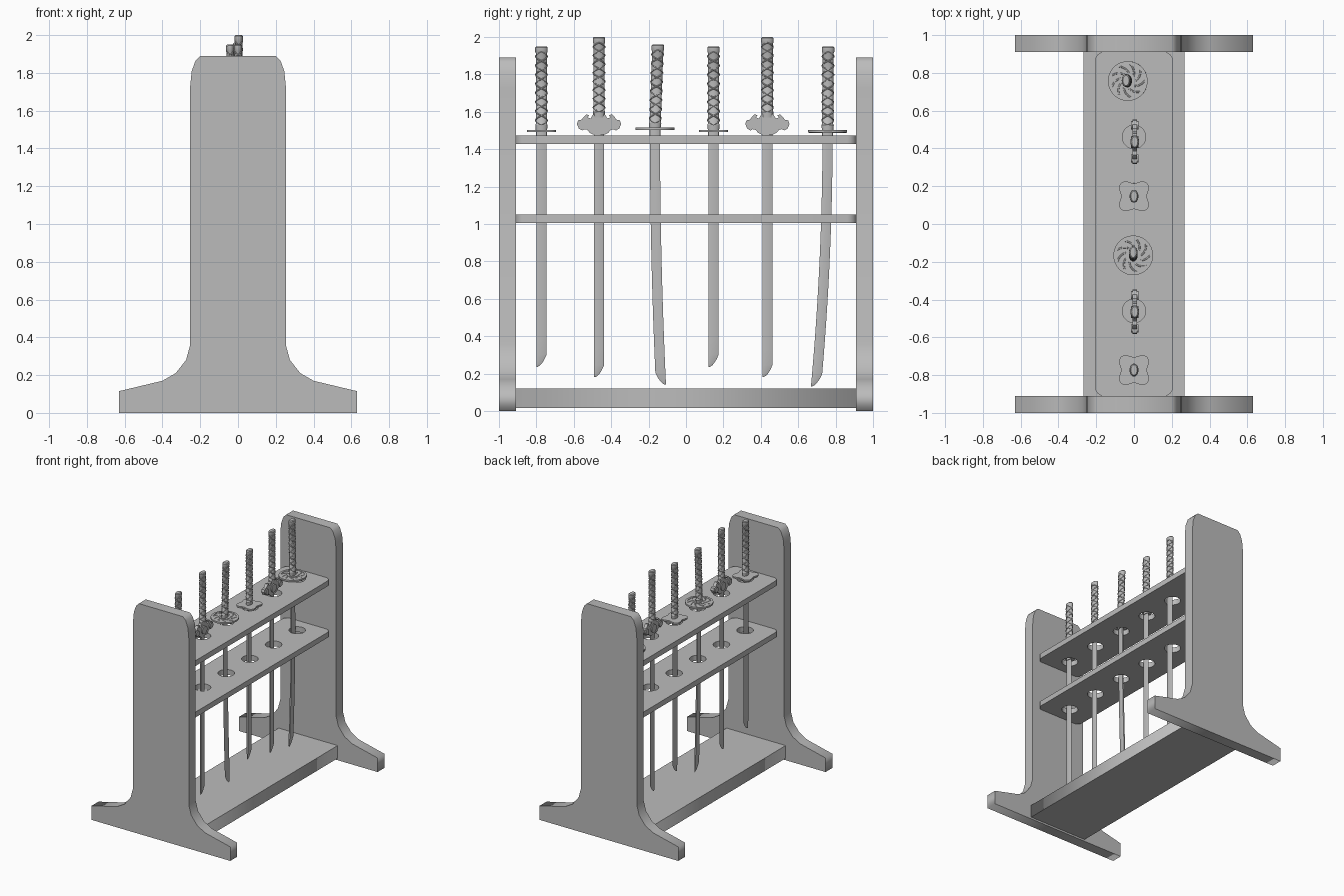
import bpy, bmesh
from math import sin, cos, pi, sqrt
from mathutils import Matrix, Vector

if "Cube" in bpy.data.objects:
    bpy.data.objects.remove(bpy.data.objects["Cube"])

grey = bpy.data.materials.new("plain grey")
grey.use_nodes = True
grey.diffuse_color = (0.5, 0.5, 0.5, 1)
grey.node_tree.nodes["Principled BSDF"].inputs["Base Color"].default_value = (0.5, 0.5, 0.5, 1)


def add(name, mesh, matrix=Matrix(), smooth=True):
    mesh.transform(matrix)
    mesh.materials.clear()
    mesh.materials.append(grey)
    ob = bpy.data.objects.new(name, mesh)
    bpy.context.collection.objects.link(ob)
    bpy.ops.object.select_all(action="DESELECT")
    ob.select_set(True)
    bpy.context.view_layer.objects.active = ob
    if smooth:
        bpy.ops.object.shade_smooth_by_angle(angle=0.6)
    return ob


def from_curve(name, curve, matrix, smooth=True):
    temp = bpy.data.objects.new("temp", curve)
    mesh = bpy.data.meshes.new_from_object(temp)
    bpy.data.objects.remove(temp)
    return add(name, mesh, matrix, smooth)


def plate(name, loops, thick, matrix, smooth=True):
    """Filled outline centred on its plane; further loops become holes."""
    curve = bpy.data.curves.new(name, "CURVE")
    curve.dimensions, curve.fill_mode, curve.extrude = "2D", "BOTH", thick / 2
    for loop in loops:
        s = curve.splines.new("POLY")
        s.points.add(len(loop) - 1)
        for p, (x, y) in zip(s.points, loop):
            p.co = (x, y, 0, 1)
        s.use_cyclic_u = True
    return from_curve(name, curve, matrix, smooth)


def tube(name, paths, radius, matrix):
    curve = bpy.data.curves.new(name, "CURVE")
    curve.dimensions, curve.bevel_depth, curve.bevel_resolution = "3D", radius, 1
    for path in paths:
        s = curve.splines.new("POLY")
        s.points.add(len(path) - 1)
        for p, co in zip(s.points, path):
            p.co = (*co, 1)
    return from_curve(name, curve, matrix)


def skin(name, rings, matrix):
    """Loft a closed skin through rings of equal size."""
    bm = bmesh.new()
    rows = [[bm.verts.new(p) for p in ring] for ring in rings]
    n = len(rows[0])
    for a, b in zip(rows, rows[1:]):
        for i in range(n):
            bm.faces.new((a[i], a[(i + 1) % n], b[(i + 1) % n], b[i]))
    bm.faces.new(rows[0])
    bm.faces.new(rows[-1])
    bmesh.ops.recalc_face_normals(bm, faces=bm.faces)
    mesh = bpy.data.meshes.new(name)
    bm.to_mesh(mesh)
    bm.free()
    return add(name, mesh, matrix)


def circle(r, cx=0, cy=0, n=32, lobe=0):
    pts = []
    for i in range(n):
        a = 2 * pi * i / n
        q = r - lobe * cos(4 * a)
        pts.append((cx + q * cos(a), cy + q * sin(a)))
    return pts


def mirrored(half):
    return half + [(-x, y) for x, y in reversed(half)]


def at(x, y, z):
    return Matrix.Translation((x, y, z))


UPRIGHT = Matrix.Rotation(pi / 2, 4, "X")

# End panels with flared feet
panel = mirrored([(.63, 0), (.63, .115), (.40, .17), (.33, .21), (.275, .28), (.253, .36),
                  (.253, 1.73), (.245, 1.81), (.225, 1.865), (.20, 1.89)])
for name, y in (("front_panel", -.955), ("back_panel", .955)):
    plate(name, [panel], .09, at(0, y, 0) @ UPRIGHT, smooth=False)

# Base board
plate("base_board", [[(-.268, -.912), (.268, -.912), (.268, .912), (-.268, .912)]],
      .105, at(0, 0, .068), smooth=False)

# Pierced shelves with rounded corners
corners = []
for k, (sx, sy) in enumerate(((1, 1), (-1, 1), (-1, -1), (1, -1))):
    for j in range(5):
        a = (k + j / 4) * pi / 2
        corners.append((sx * .157 + .05 * cos(a), sy * .862 + .05 * sin(a)))
holes = [circle(.062, 0, -.767 + .307 * i) for i in range(6)]
for name, z in (("upper_shelf", 1.45), ("lower_shelf", 1.028)):
    plate(name, [corners] + holes, .044, at(0, 0, z))


def blade(name, top, tip, bow, side, matrix):
    """Curved single-edged blade; side picks where the point lies in y."""
    w, length = .027, .065
    zs = [top + (tip + length - top) * i / 14 for i in range(15)]
    zs += [tip + length * s for s in (.8, .55, .3, .12, .01)]
    rings = []
    for z in zs:
        t = (top - z) / (top - tip)
        off = bow * t * t
        k = sqrt(min(1, (z - tip) / length))
        back, edge = -w, -w + 2 * w * k
        ridge = back + (edge - back) * .4
        th = .009 * k
        ring = [(th * .6, back), (th, ridge), (0, edge), (-th, ridge), (-th * .6, back)]
        rings.append([(x, off - side * y if side > 0 else off + y, z) for x, y in ring])
    skin(name, rings, matrix)


def handle(name, low, high, lean, matrix):
    """Oval grip with crossing wrap cords."""
    def point(a, z, grow=0):
        return ((.019 + grow) * cos(a), (.030 + grow) * sin(a) + lean * (z - low) / (high - low), z)
    stations = [(low, 0), (low + .03, .003), (low + .035, 0), (high - .035, 0),
                (high - .03, .003), (high - .006, .003), (high, -.003)]
    skin(name, [[point(2 * pi * i / 20, z, g) for i in range(20)] for z, g in stations], matrix)
    cords = []
    for turn in (1, -1):
        for start in (0, pi):
            cords.append([point(start + turn * 2 * pi * 4 * i / 96, low + .03 + (high - low - .06) * i / 96, .001)
                          for i in range(97)])
    tube(name + "_wrap", cords, .0035, matrix)


def collar(name, z, matrix):
    skin(name, [[(.013 * cos(a * pi / 6), .030 * sin(a * pi / 6), h) for a in range(12)]
                for h in (z - .05, z)], matrix)


def flower_guard(name, z, m):
    plate(name, [circle(.083, n=48, lobe=.015)], .012, m @ at(0, 0, z))


def wheel_guard(name, z, m):
    plate(name, [circle(.102, n=40)], .006, m @ at(0, 0, z))
    plate(name + "_rim", [circle(.105, n=40), circle(.088, n=40)], .013, m @ at(0, 0, z))
    plate(name + "_hub", [circle(.042), circle(.034)], .013, m @ at(0, 0, z))
    spokes = []
    for k in range(9):
        spokes.append([((.04 + .05 * s / 6) * cos(2 * pi * k / 9 + .12 * s),
                        (.04 + .05 * s / 6) * sin(2 * pi * k / 9 + .12 * s), 0) for s in range(7)])
    tube(name + "_spokes", spokes, .006, m @ at(0, 0, z))


def winged_guard(name, z, m):
    half = [(.03, -.062), (.05, -.052), (.062, -.037), (.078, -.033), (.09, -.04), (.108, -.03),
            (.118, -.006), (.112, .014), (.092, .018), (.085, .03), (.07, .045), (.052, .043),
            (.062, .03), (.045, .024), (.036, .04), (.022, .055)]
    m = m @ at(0, 0, z) @ Matrix.Rotation(pi / 2, 4, "Z") @ UPRIGHT
    plate(name, [mirrored(half)], .026, m)
    # Raised scrolls on both faces
    for s in (-1, 1):
        plate(name + "_scroll", [circle(.022, s * .088, -.008)], .042, m)
    plate(name + "_boss", [circle(.032, 0, -.012)], .042, m)


# Swords: guard, x, y, guard height, grip bottom, grip top, grip lean, blade tip, bow, side, tilt
swords = [
    (flower_guard, 0, -.773, 1.497, 1.5, 1.95, 0, .235, 0, 1, 0),
    (winged_guard, .004, -.465, 1.54, 1.57, 2.0, 0, .18, 0, 1, 0),
    (wheel_guard, -.004, -.166, 1.51, 1.51, 1.96, .016, .14, .032, -1, 0),
    (flower_guard, 0, .147, 1.497, 1.5, 1.95, 0, .235, 0, 1, 0),
    (winged_guard, .004, .435, 1.54, 1.57, 2.0, 0, .18, 0, 1, 0),
    (wheel_guard, -.033, .757, 1.495, 1.5, 1.95, .003, .13, -.062, 1, -.02),
]
for i, (guard, x, y, gz, low, high, lean, tip, bow, side, tilt) in enumerate(swords, 1):
    m = at(x, y, gz) @ Matrix.Rotation(tilt, 4, "Y") @ at(0, 0, -gz)
    # Points on the low-y side need the mirrored section
    blade(f"blade_{i}", gz, tip, bow, -side, m)
    collar(f"collar_{i}", gz, m)
    guard(f"guard_{i}", gz, m)
    handle(f"handle_{i}", low, high, lean, m)
